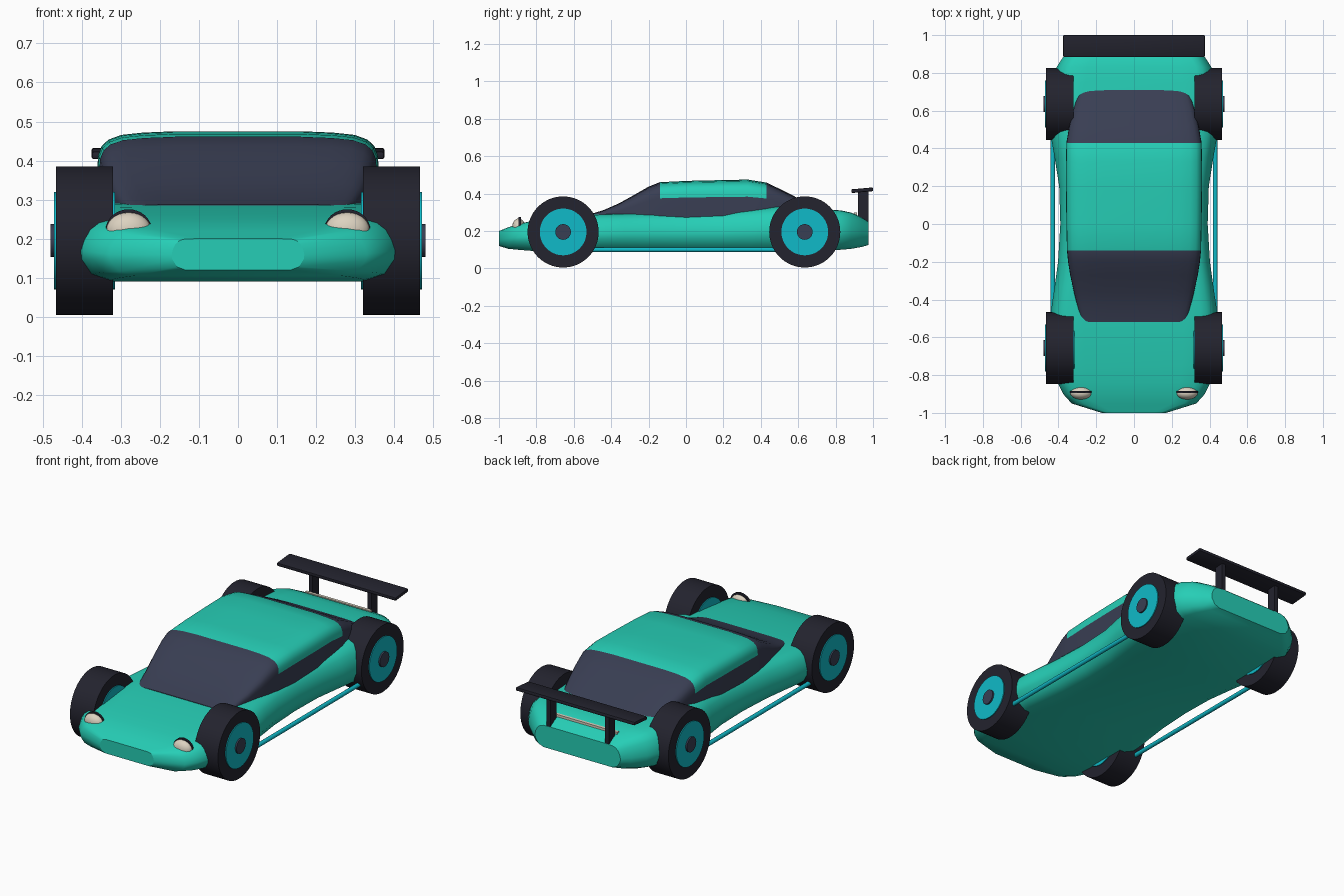
import bpy, bmesh, math
from mathutils import Matrix, Vector

if "Cube" in bpy.data.objects:
    bpy.data.objects.remove(bpy.data.objects["Cube"], do_unlink=True)


def material(name, rgb):
    lin = [((c / 255 + 0.055) / 1.055) ** 2.4 if c > 10 else c / 255 / 12.92 for c in rgb]
    m = bpy.data.materials.new(name)
    m.use_nodes = True
    m.diffuse_color = (*lin, 1)
    m.node_tree.nodes["Principled BSDF"].inputs["Base Color"].default_value = (*lin, 1)
    return m


TEAL = material("teal_paint", (38, 206, 182))
CYAN = material("cyan_trim", (16, 186, 200))
BLACK = material("black_rubber", (35, 35, 46))
SLATE = material("slate_glass", (57, 62, 83))
CREAM = material("cream_lamp", (220, 210, 192))


def finish(name, bm, mats, angle=35):
    """Turn a bmesh into an object, smooth but with sharp edges and flat caps."""
    bmesh.ops.recalc_face_normals(bm, faces=bm.faces)
    me = bpy.data.meshes.new(name)
    bm.to_mesh(me)
    bm.free()
    for m in mats:
        me.materials.append(m)
    ob = bpy.data.objects.new(name, me)
    bpy.context.collection.objects.link(ob)
    bpy.ops.object.select_all(action='DESELECT')
    ob.select_set(True)
    bpy.context.view_layer.objects.active = ob
    bpy.ops.object.shade_smooth_by_angle(angle=math.radians(angle))
    for p in me.polygons:
        if len(p.vertices) > 4:
            p.use_smooth = False
    return ob


def loft(stations, profile):
    """Skin mirrored half profiles (width part, height part) along y."""
    ring = profile + [(-a, b) for a, b in reversed(profile)]
    bm = bmesh.new()
    rows = [[bm.verts.new((a * w, y, zb + b * (zt - zb))) for a, b in ring]
            for y, w, zb, zt in stations]
    n = len(ring)
    for r, s in zip(rows, rows[1:]):
        for i in range(n):
            j = (i + 1) % n
            bm.faces.new((r[i], r[j], s[j], s[i]))
    bm.faces.new(rows[0])
    bm.faces.new(rows[-1])
    return bm


def cylinder(name, axis, centre, r, length, mat, seg=48):
    bm = bmesh.new()
    bmesh.ops.create_cone(bm, cap_ends=True, segments=seg, radius1=r, radius2=r, depth=length)
    rot = Vector((0, 0, 1)).rotation_difference(Vector(axis)).to_matrix().to_4x4()
    bm.transform(Matrix.Translation(centre) @ rot)
    return finish(name, bm, [mat])


def box(name, centre, size, mat, bevel=0.0, tilt=0.0):
    bm = bmesh.new()
    bmesh.ops.create_cube(bm, size=1)
    bm.transform(Matrix.Diagonal((*size, 1)))
    if bevel:
        bmesh.ops.bevel(bm, geom=bm.edges[:], offset=bevel, segments=2,
                        profile=0.5, affect='EDGES')
    bm.transform(Matrix.Translation(centre) @ Matrix.Rotation(tilt, 4, 'X'))
    return finish(name, bm, [mat])


# Body shell: y, half width, bottom, top
body = [
    (-1.0, .17, .12, .20), (-.95, .33, .105, .22), (-.90, .375, .10, .237),
    (-.84, .405, .095, .25), (-.75, .425, .09, .263), (-.60, .436, .09, .28),
    (-.45, .438, .09, .29), (-.33, .42, .09, .293), (-.20, .402, .09, .296),
    (0, .39, .09, .30), (.20, .396, .09, .306), (.35, .42, .09, .318),
    (.48, .443, .09, .33), (.65, .44, .09, .322), (.75, .425, .095, .316),
    (.83, .41, .10, .31), (.885, .375, .105, .298), (.94, .315, .115, .272),
    (.975, .27, .125, .25)]
body_profile = [(.80, 0), (.92, .10), (.99, .34), (1, .48), (.98, .66),
                (.94, .83), (.88, .94), (.80, .99), (.6, 1.0)]
finish("body", loft(body, body_profile), [TEAL], 40)

# Cabin: glass all round, painted roof panel
cabin = [
    (-.52, .278, .24, .288), (-.44, .298, .24, .312), (-.36, .318, .24, .347),
    (-.27, .338, .24, .397), (-.20, .349, .24, .437), (-.14, .355, .24, .461),
    (0, .358, .24, .468), (.18, .36, .24, .472), (.33, .36, .24, .475),
    (.43, .358, .24, .459), (.52, .342, .24, .416), (.60, .322, .24, .375),
    (.71, .292, .24, .318)]
cabin_profile = [(1, 0), (1, .61), (.995, .74), (.97, .84), (.92, .91),
                 (.83, .96), (.68, .985), (.45, 1.0)]
bm = loft(cabin, cabin_profile)
for f in bm.faces:
    c = f.calc_center_median()
    if -.14 < c.y < .43 and c.z > .375:
        f.material_index = 1
finish("cabin", bm, [SLATE, TEAL], 40)

# Parts repeated on both sides
for side, s in (("left", 1), ("right", -1)):
    for end, y in (("front", -.657), ("rear", .635)):
        tag = f"{side}_{end}"
        cylinder(f"{tag}_tyre", (s, 0, 0), (s * .393, y, .195), .19, .147, BLACK, 64)
        cylinder(f"{tag}_rim", (s, 0, 0), (s * .393, y, .195), .125, .157, CYAN)
        cylinder(f"{tag}_hub", (s, 0, 0), (s * .461, y, .195), .042, .038, SLATE, 24)

    # Side rail between the wheels
    cylinder(f"{side}_side_rail", (0, 1, 0), (s * .43, -.01, .10), .012, 1.2, CYAN, 16)

    # Headlight bulb with a thin dark hoop over it
    bm = bmesh.new()
    bmesh.ops.create_uvsphere(bm, u_segments=24, v_segments=14, radius=1)
    bm.transform(Matrix.Translation((s * .28, -.895, .222))
                 @ Matrix.Diagonal((.057, .034, .045, 1)))
    finish(f"{side}_headlight", bm, [CREAM], 60)
    hoop = cylinder(f"{side}_headlight_hoop", (0, 1, 0), (0, 0, 0), .059, .012, BLACK, 32)
    hoop.location = (s * .28, -.889, .222)
    hoop.scale = (1, 1, .9)

    # Wing support
    box(f"{side}_wing_post", (s * .185, .947, .325), (.024, .055, .18), BLACK)

# Rear wing and light strip
box("rear_wing", (0, .942, .418), (.75, .117, .02), BLACK, .006, math.radians(5))
box("rear_light_strip", (0, .905, .29), (.41, .016, .016), CREAM)
